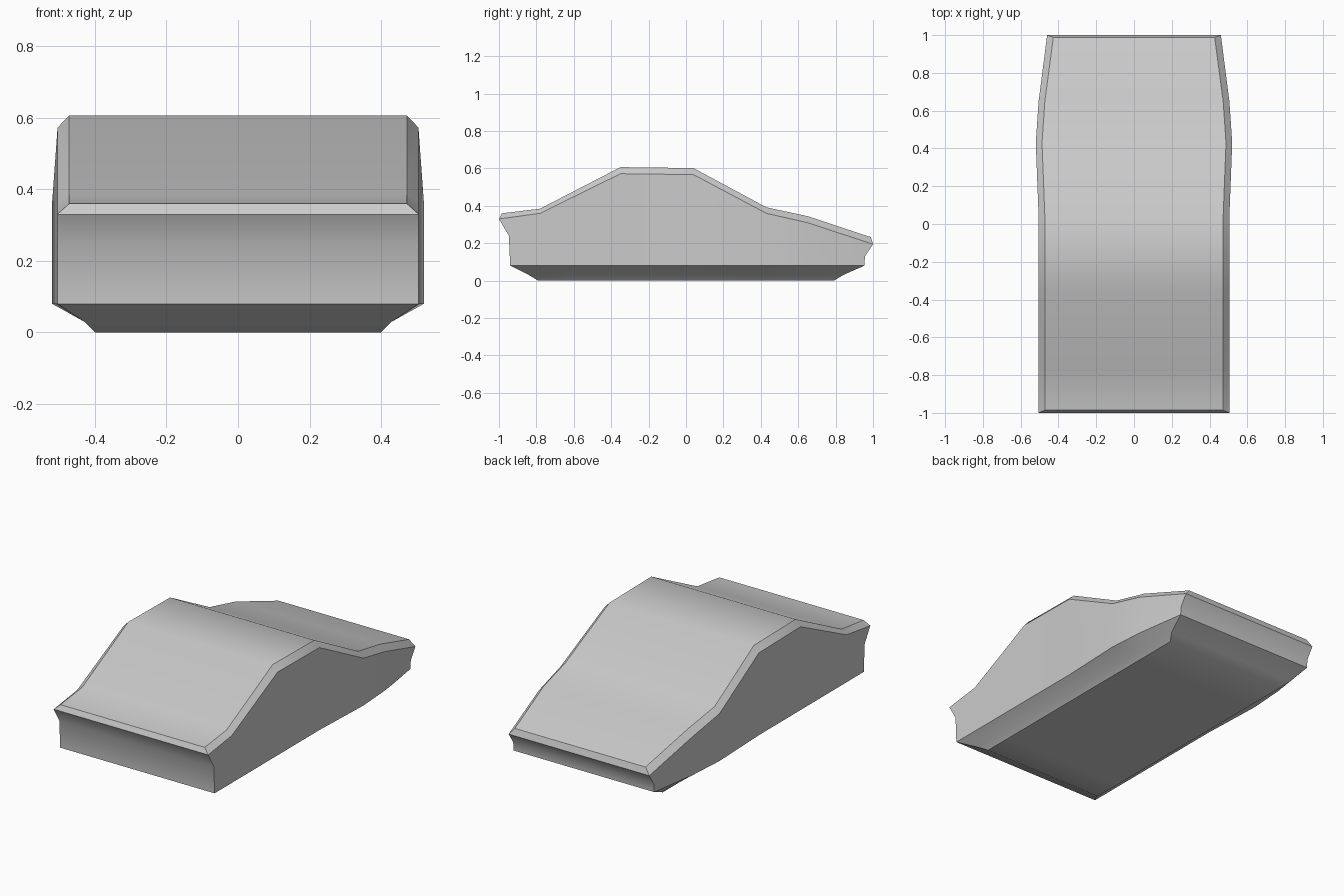
import bpy, bmesh, math

if "Cube" in bpy.data.objects:
    bpy.data.objects.remove(bpy.data.objects["Cube"])

# Stations along the body: y, half width, shoulder height, crown height
STATIONS = [
    (-1.00, 0.505, 0.33, 0.36), (-0.78, 0.505, 0.36, 0.385),
    (-0.35, 0.505, 0.572, 0.607), (0.04, 0.505, 0.567, 0.602),
    (0.43, 0.52, 0.36, 0.392), (0.65, 0.505, 0.31, 0.345),
    (1.00, 0.46, 0.195, 0.233),
]
LAST = len(STATIONS) - 1


def level(front, rear, x_of, z_of):
    """One lengthwise line of the half body, with its own end positions."""
    pts = []
    for i, s in enumerate(STATIONS):
        y = front if i == 0 else rear if i == LAST else s[0]
        if abs(front) < 0.9 and 0 < i < LAST:
            y *= abs(front)
        pts.append((x_of(s), y, z_of(s)))
    return pts


levels = [
    level(-0.985, 0.988, lambda s: s[1] - 0.033, lambda s: s[3]),          # crown
    level(-1.0, 1.0, lambda s: s[1], lambda s: s[2]),                      # shoulder
    level(-0.947, 0.957, lambda s: s[1], lambda s: 0.185 - 0.055 * s[0]),  # waist
    level(-0.94, 0.953, lambda s: s[1], lambda s: 0.08),                   # sill
    level(-0.84, 0.84, lambda s: 0.43, lambda s: 0.03),                    # plinth
    level(-0.79, 0.79, lambda s: 0.40, lambda s: 0.0),                     # floor
]

bm = bmesh.new()
sides = {}
for sgn in (1, -1):
    sides[sgn] = [[bm.verts.new((sgn * x, y, z)) for x, y, z in row] for row in levels]
R, L = sides[1], sides[-1]

# Flanks
for g in (R, L):
    for a, b in zip(g, g[1:]):
        for i in range(LAST):
            bm.faces.new((a[i], a[i + 1], b[i + 1], b[i]))

# Roof skin and underside
for k in (0, -1):
    for i in range(LAST):
        bm.faces.new((R[k][i], R[k][i + 1], L[k][i + 1], L[k][i]))

# Nose and tail
for i in (0, LAST):
    for k in range(len(levels) - 1):
        bm.faces.new((R[k][i], R[k + 1][i], L[k + 1][i], L[k][i]))

bmesh.ops.recalc_face_normals(bm, faces=bm.faces)
mesh = bpy.data.meshes.new("car_body")
bm.to_mesh(mesh)
bm.free()
body = bpy.data.objects.new("car_body", mesh)
bpy.context.collection.objects.link(body)

# Smooth panels, crisp creases
bpy.context.view_layer.objects.active = body
body.select_set(True)
bpy.ops.object.shade_smooth_by_angle(angle=math.radians(32))
